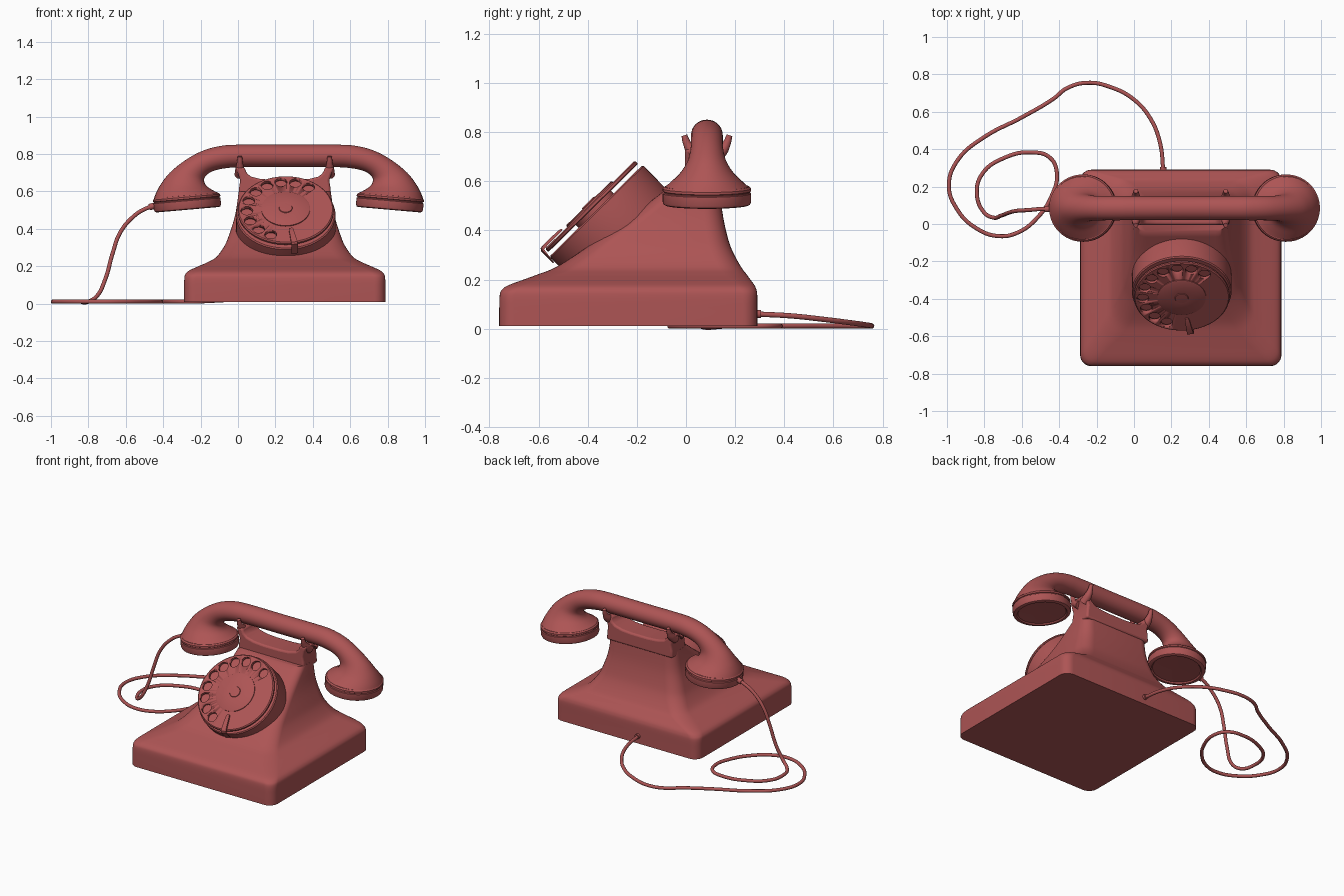
import bpy, bmesh, math
from math import sin, cos, pi, radians
from mathutils import Vector, Matrix

if "Cube" in bpy.data.objects:
    bpy.data.objects.remove(bpy.data.objects["Cube"])

red = bpy.data.materials.new("red_plastic")
red.diffuse_color = (0.42, 0.09, 0.09, 1)
red.use_nodes = True
red.node_tree.nodes["Principled BSDF"].inputs["Base Color"].default_value = red.diffuse_color


def finish(name, bm, matrix=None, angle=35):
    """Turn a bmesh into a smooth-shaded object."""
    bmesh.ops.recalc_face_normals(bm, faces=bm.faces)
    me = bpy.data.meshes.new(name)
    bm.to_mesh(me)
    bm.free()
    ob = bpy.data.objects.new(name, me)
    bpy.context.collection.objects.link(ob)
    me.materials.append(red)
    if matrix:
        ob.matrix_world = matrix
    bpy.ops.object.select_all(action='DESELECT')
    ob.select_set(True)
    bpy.context.view_layer.objects.active = ob
    bpy.ops.object.shade_smooth_by_angle(angle=radians(angle))
    return ob


def loft(name, rings, matrix=None, angle=35):
    """Skin a list of closed rings and cap both ends."""
    bm = bmesh.new()
    vs = [[bm.verts.new(p) for p in ring] for ring in rings]
    n = len(vs[0])
    for a, b in zip(vs, vs[1:]):
        for i in range(n):
            j = (i + 1) % n
            bm.faces.new((a[i], a[j], b[j], b[i]))
    bm.faces.new(vs[0])
    bm.faces.new(vs[-1])
    return finish(name, bm, matrix, angle)


def lathe(name, profile, matrix, n=64):
    return loft(name, [[(r * cos(2 * pi * k / n), r * sin(2 * pi * k / n), z)
                        for k in range(n)] for r, z in profile], matrix)


def smooth_rows(rows, steps=4):
    """Catmull-Rom interpolation of a list of number tuples."""
    out = []
    for i in range(len(rows) - 1):
        p0, p1 = rows[max(i - 1, 0)], rows[i]
        p2, p3 = rows[i + 1], rows[min(i + 2, len(rows) - 1)]
        for s in range(steps):
            t = s / steps
            out.append(tuple(0.5 * (2 * b + (c - a) * t + (2 * a - 5 * b + 4 * c - d) * t * t
                                    + (3 * b - a - 3 * c + d) * t ** 3)
                             for a, b, c, d in zip(p0, p1, p2, p3)))
    return out + [rows[-1]]


def rounded_rect(cx, hx, y0, y1, r, z, seg=7):
    ring = []
    corners = [(cx + hx - r, y1 - r), (cx - hx + r, y1 - r),
               (cx - hx + r, y0 + r), (cx + hx - r, y0 + r)]
    for q, (x, y) in enumerate(corners):
        for k in range(seg + 1):
            a = pi / 2 * (q + k / seg)
            ring.append((x + r * cos(a), y + r * sin(a), z))
    return ring


def tube(name, pts, depth, radii=None):
    cu = bpy.data.curves.new(name, 'CURVE')
    cu.dimensions = '3D'
    cu.bevel_depth, cu.bevel_resolution = depth, 4
    cu.resolution_u, cu.use_fill_caps = 8, True
    sp = cu.splines.new('BEZIER')
    sp.bezier_points.add(len(pts) - 1)
    for i, (bp, p) in enumerate(zip(sp.bezier_points, pts)):
        bp.co = p
        bp.handle_left_type = bp.handle_right_type = 'AUTO'
        bp.radius = radii[i] if radii else 1
    ob = bpy.data.objects.new(name, cu)
    bpy.context.collection.objects.link(ob)
    cu.materials.append(red)
    return ob


# Body: z, half width, front y, back y, corner radius
CX = 0.25
body = [(.01, .538, -.76, .29, .06), (.07, .538, -.76, .29, .06),
        (.135, .537, -.758, .29, .06), (.16, .530, -.748, .286, .065),
        (.178, .510, -.72, .278, .07), (.20, .462, -.66, .262, .08),
        (.222, .412, -.60, .246, .09), (.25, .365, -.53, .225, .09),
        (.31, .322, -.435, .192, .09), (.37, .297, -.35, .17, .085),
        (.475, .265, -.20, .148, .075), (.60, .246, -.04, .137, .06)]
loft("body", [rounded_rect(CX, hx, y0, y1, r, z)
              for z, hx, y0, y1, r in smooth_rows(body)], angle=40)

# Cradle saddle: side-to-side profile extruded front to back
half = [(.003, .57), (.006, .62), (.012, .66), (.0, .695), (-.015, .73),
        (.035, .73), (.045, .70), (.068, .68), (.12, .667), (.19, .662)]
outline = half + [(2 * CX - x, z) for x, z in reversed(half)]
bm = bmesh.new()
face = bm.faces.new([bm.verts.new((x, -.005, z)) for x, z in outline])
ext = bmesh.ops.extrude_face_region(bm, geom=[face])
bmesh.ops.translate(bm, vec=(0, .15, 0),
                    verts=[v for v in ext['geom'] if isinstance(v, bmesh.types.BMVert)])
saddle = finish("cradle_saddle", bm, angle=50)
bev = saddle.modifiers.new("bevel", 'BEVEL')
bev.width, bev.segments, bev.limit_method = .012, 3, 'ANGLE'

# Four cradle prongs
HY = 0.085
for sx, x in (("left", .01), ("right", .49)):
    for sy, d in (("front", -1), ("back", 1)):
        tube(f"cradle_prong_{sx}_{sy}",
             [(x, HY + d * .02, .69), (x, HY + d * .06, .722),
              (x, HY + d * .08, .752), (x, HY + d * .092, .787)],
             .022, [1.3, 1.1, .75, .55])

# Handset: outer x, outer z, inner x, inner z, y radius
HX = 0.27
left = [(-.45, .560, -.10, .590, .172), (-.438, .592, -.13, .604, .146),
        (-.412, .64, -.168, .63, .108), (-.365, .70, -.182, .662, .079),
        (-.285, .765, -.166, .69, .067), (-.195, .815, -.125, .712, .065),
        (-.10, .842, -.06, .725, .065), (0, .85, .02, .73, .064)]
rows = left + [(HX, .85, HX, .73, .063)]
rows += [(2 * HX - ox, oz, 2 * HX - ix, iz, ry) for ox, oz, ix, iz, ry in reversed(left)]
rings = []
for ox, oz, ix, iz, ry in smooth_rows(rows):
    c = Vector((ox + ix, 2 * HY, oz + iz)) / 2
    u = Vector((ox - ix, 0, oz - iz)) / 2
    rings.append([c + u * cos(a) + Vector((0, ry * sin(a), 0))
                  for a in (2 * pi * k / 32 for k in range(32))])
loft("handset", rings, angle=50)

# Ear and mouth caps
cap = [(.15, .006), (.172, .004), (.180, -.004), (.180, -.014), (.175, -.017),
       (.175, -.021), (.180, -.024), (.180, -.058), (.176, -.068), (.168, -.072),
       (.155, -.072), (.148, -.064), (.02, -.060)]
for name, x, tilt in (("mouth_cap", -.275, -5), ("ear_cap", .815, 5)):
    lathe(name, cap, Matrix.Translation((x, HY, .574)) @ Matrix.Rotation(radians(tilt), 4, 'Y'))

# Dial housing; local z is the dial axis, 0 at the housing front
dial = Matrix.Translation((.255, -.366, .480)) @ Matrix.Rotation(radians(44.5), 4, 'X')
lathe("dial_housing", [(.25, -.25), (.266, -.20), (.266, -.006), (.260, 0), (.05, 0)], dial, 72)
lathe("dial_hub", [(.10, -.01), (.10, .02)], dial, 48)

# Finger wheel with ten holes
wheel = lathe("finger_wheel", [(.05, .016), (.252, .016), (.256, .020), (.256, .030),
                               (.250, .035), (.05, .035)], dial, 72)
bm = bmesh.new()
for k in range(10):
    a = radians(54 + 21.5 * k)
    bmesh.ops.create_cone(bm, cap_ends=True, segments=24, radius1=.032, radius2=.032, depth=.08,
                          matrix=Matrix.Translation((.208 * cos(a), .208 * sin(a), .026)))
cutter = finish("finger_hole_cutter", bm, dial)
cutter.hide_render = True
cutter.display_type = 'WIRE'
cut = wheel.modifiers.new("finger_holes", 'BOOLEAN')
cut.object, cut.solver = cutter, 'EXACT'

# Raised dial centre
lathe("dial_centre", [(.13, .03), (.13, .040), (.125, .043), (.036, .043),
                      (.034, .047), (.01, .048)], dial, 48)

# Finger stop: a tapered bar hooking over the wheel
stop = dial @ Matrix.Rotation(radians(-80), 4, 'Z')
bars = [(.155, .008, .040, .046), (.17, .012, .039, .050), (.23, .015, .039, .052),
        (.268, .017, .036, .050), (.276, .017, -.03, .040)]
loft("finger_stop", [[(x, -w, z0), (x, w, z0), (x, w, z1), (x, -w, z1)]
                     for x, w, z0, z1 in bars], stop)

# Cord from mouth cap, looping on the table, to the back of the body
G = .011
drop = [(-.44, .08, .525), (-.50, .08, .505), (-.56, .075, .465), (-.63, .07, .38),
        (-.67, .06, .27), (-.71, .045, .13), (-.755, .035, .04)]
ground = [(-.80, .06), (-.84, .16), (-.81, .27), (-.69, .355), (-.55, .383), (-.45, .355),
          (-.412, .27), (-.44, .15), (-.52, .03), (-.62, -.045), (-.72, -.065),
          (-.84, -.025), (-.95, .085), (-.99, .21), (-.94, .345), (-.80, .465),
          (-.60, .57), (-.43, .67), (-.36, .725), (-.25, .755)]
rise = [(-.12, .73, .016), (0, .665, .025), (.09, .56, .038), (.14, .43, .052), (.157, .28, .06)]
tube("cord", drop + [(x, y, G) for x, y in ground] + rise, .0108)

# Cord collars at both ends
tube("cord_collar_body", [(.157, .27, .06), (.157, .305, .06)], .017)
tube("cord_collar_handset", [(-.44, .08, .525), (-.475, .08, .516)], .017)
